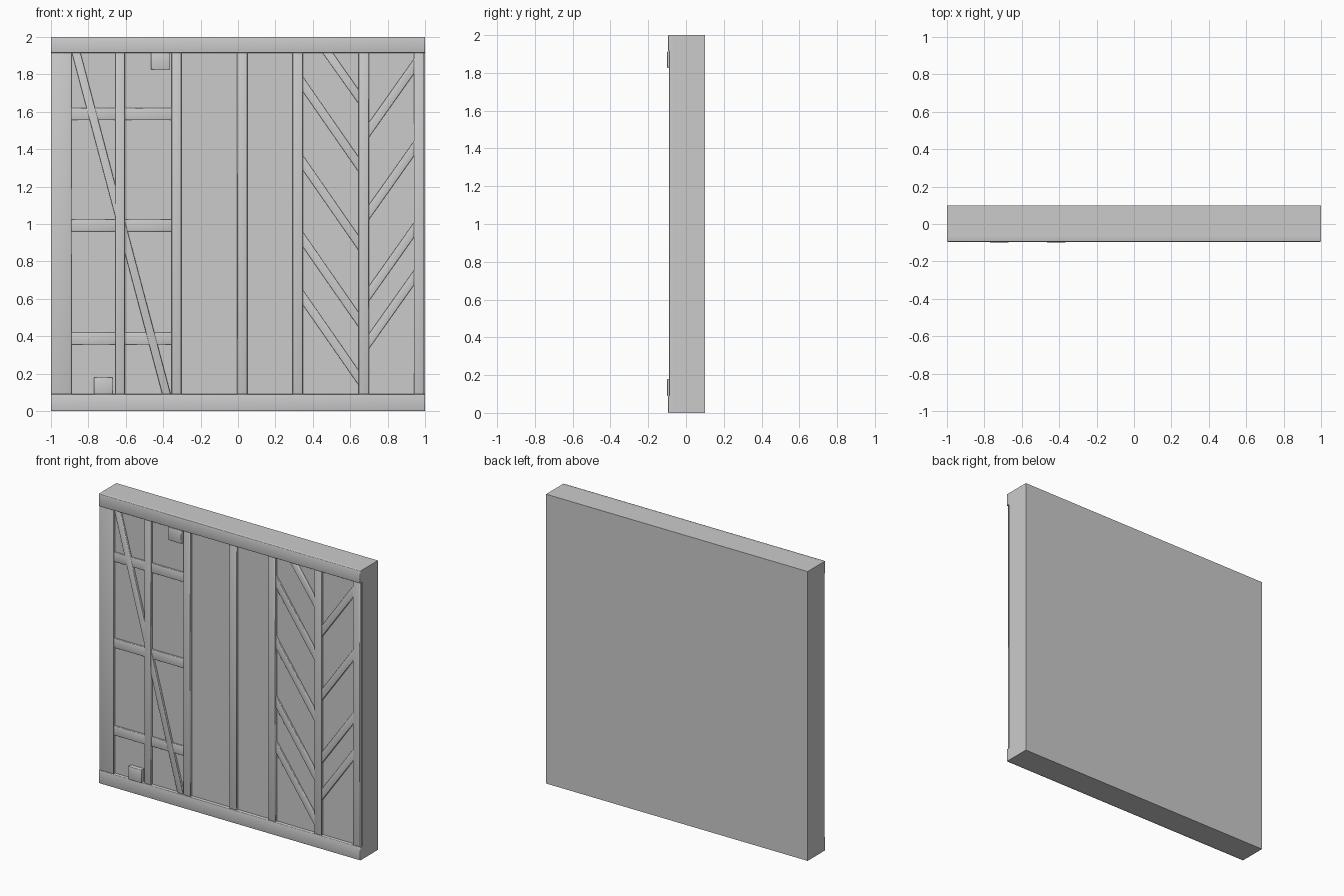
import bpy, bmesh, math

cube = bpy.data.objects.get("Cube")
if cube:
    bpy.data.objects.remove(cube, do_unlink=True)

grey = bpy.data.materials.new("plain grey")
grey.use_nodes = True
COLOUR = (0.6, 0.6, 0.6, 1)
grey.diffuse_color = COLOUR
grey.node_tree.nodes["Principled BSDF"].inputs["Base Color"].default_value = COLOUR

PANEL = -0.07   # front of the backing panel


def prism(name, outline, front, back=PANEL + 0.01, bevel=0.005):
    """Extrude an x-z outline from front to back, with rounded front edges."""
    bm = bmesh.new()
    a = [bm.verts.new((x, front, z)) for x, z in outline]
    b = [bm.verts.new((x, back, z)) for x, z in outline]
    bm.faces.new(a)
    bm.faces.new(b[::-1])
    n = len(a)
    for i in range(n):
        bm.faces.new((a[i], b[i], b[(i + 1) % n], a[(i + 1) % n]))
    bmesh.ops.recalc_face_normals(bm, faces=bm.faces)
    if bevel:
        rim = [e for e in bm.edges
               if all(v.co.y < front + 1e-5 for v in e.verts)
               and abs(e.verts[0].co.x - e.verts[1].co.x) + abs(e.verts[0].co.z - e.verts[1].co.z) > 0]
        bmesh.ops.bevel(bm, geom=rim, offset=bevel, segments=2, profile=0.5, affect='EDGES')
    me = bpy.data.meshes.new(name)
    bm.to_mesh(me)
    bm.free()
    me.materials.append(grey)
    ob = bpy.data.objects.new(name, me)
    bpy.context.collection.objects.link(ob)
    if bevel:
        bpy.ops.object.select_all(action='DESELECT')
        ob.select_set(True)
        bpy.context.view_layer.objects.active = ob
        bpy.ops.object.shade_smooth_by_angle(angle=math.radians(50))
    return ob


def box(name, x0, x1, z0, z1, front, **kw):
    return prism(name, [(x0, z0), (x1, z0), (x1, z1), (x0, z1)], front, **kw)


# Backing panel and the two full-width rails
LOW, HIGH = 0.09, 1.915
box("backing_panel", -1, 1, 0, 2, PANEL, back=0.1, bevel=0)
box("bottom_rail", -1, 1, 0, LOW, -0.095)
box("top_rail", -1, 1, HIGH, 2, -0.095)

# Upright posts
posts = [(-1, -0.89), (-0.655, -0.605), (-0.355, -0.303), (-0.005, 0.05),
         (0.292, 0.347), (0.645, 0.7), (0.94, 0.993)]
for i, (x0, x1) in enumerate(posts):
    box(f"post_{i + 1}", x0, x1, LOW, HIGH, -0.09)

# Horizontal battens in the two left bays
for i, z in enumerate((0.355, 0.96, 1.555)):
    for side, x0, x1 in (("outer", -0.893, -0.653), ("inner", -0.607, -0.353)):
        box(f"batten_{side}_{i + 1}", x0, x1, z, z + 0.065, -0.083)

# Long diagonal brace across both left bays
prism("diagonal_brace", [(-0.405, LOW), (-0.36, LOW), (-0.842, HIGH), (-0.888, HIGH)], -0.086)


# Slanted slats forming the chevron bays
def slat(name, x0, x1, z_left, rise, thick=0.08):
    prism(name, [(x0, z_left - thick), (x1, z_left + rise - thick),
                 (x1, z_left + rise), (x0, z_left)], -0.084)


for i, z in enumerate((1.79, 1.37, 0.96, 0.65)):
    slat(f"falling_slat_{i + 1}", 0.345, 0.647, z, -0.435)
for i, z in enumerate((1.54, 1.10, 0.665, 0.41)):
    slat(f"rising_slat_{i + 1}", 0.698, 0.942, z, 0.345)
prism("falling_slat_top", [(0.452, HIGH), (0.647, 1.64), (0.647, 1.715), (0.507, HIGH)], -0.084)

# Small square blocks
box("upper_block", -0.465, -0.365, 1.825, HIGH, -0.1)
box("lower_block", -0.77, -0.67, LOW, 0.18, -0.1)
